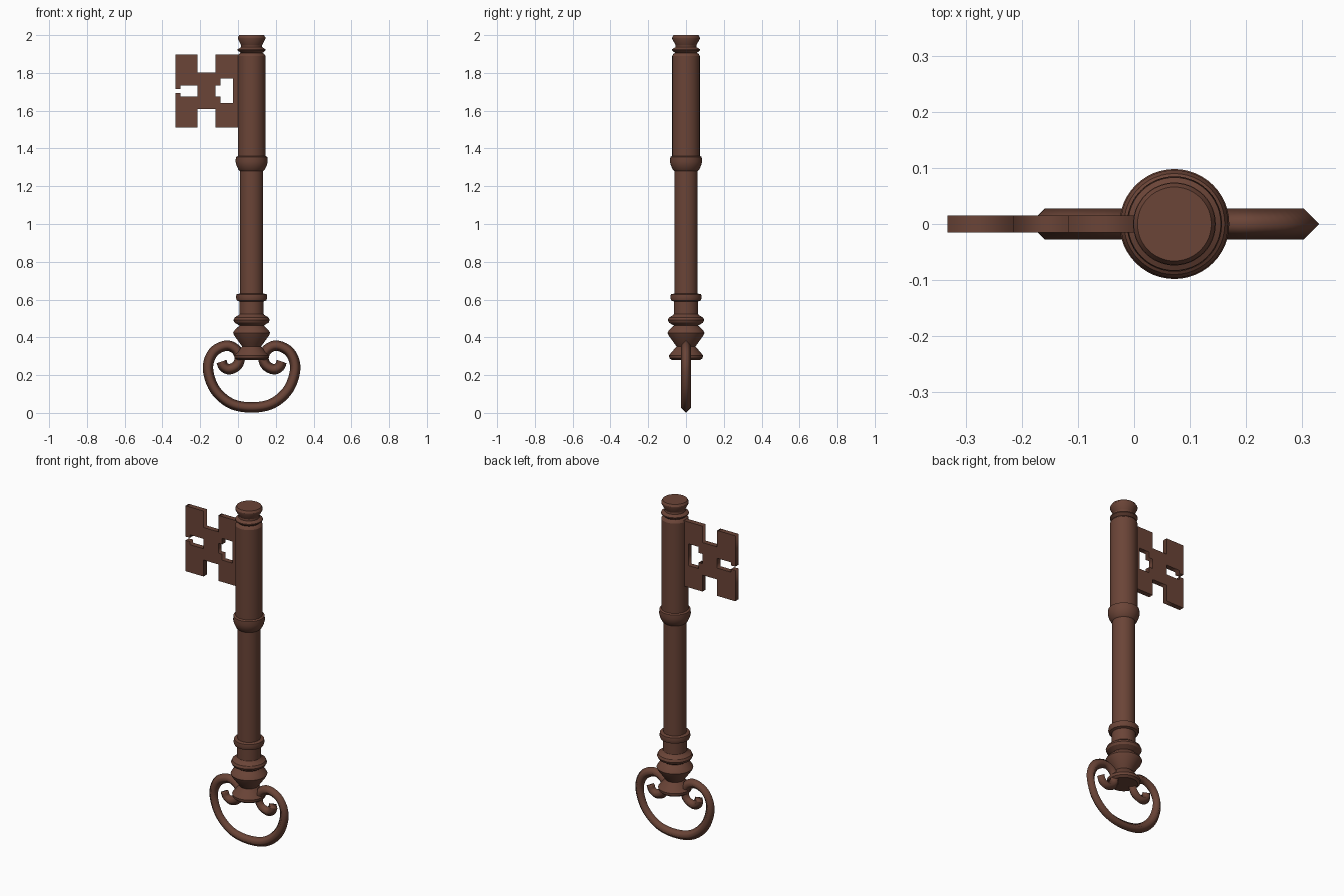
import bpy, bmesh, math
from mathutils import Vector

if "Cube" in bpy.data.objects:
    bpy.data.objects.remove(bpy.data.objects["Cube"])

AX = 0.072  # x of the shaft axis

bronze = bpy.data.materials.new("bronze")
bronze.diffuse_color = (0.145, 0.058, 0.038, 1)
bronze.use_nodes = True
bronze.node_tree.nodes["Principled BSDF"].inputs["Base Color"].default_value = bronze.diffuse_color


def select_only(ob):
    bpy.ops.object.select_all(action='DESELECT')
    ob.select_set(True)
    bpy.context.view_layer.objects.active = ob


def add_mesh(name, bm, angle):
    bmesh.ops.recalc_face_normals(bm, faces=bm.faces)
    me = bpy.data.meshes.new(name)
    bm.to_mesh(me)
    bm.free()
    ob = bpy.data.objects.new(name, me)
    bpy.context.collection.objects.link(ob)
    me.materials.append(bronze)
    select_only(ob)
    bpy.ops.object.shade_smooth_by_angle(angle=math.radians(angle))
    return ob


def skin(bm, rings):
    """Bridge consecutive rings of points and cap both ends."""
    rows = [[bm.verts.new(p) for p in ring] for ring in rings]
    n = len(rows[0])
    for a, b in zip(rows, rows[1:]):
        for i in range(n):
            j = (i + 1) % n
            bm.faces.new((a[i], a[j], b[j], b[i]))
    bm.faces.new(rows[0])
    bm.faces.new(rows[-1])


def lathe(name, profile, sides=48):
    bm = bmesh.new()
    turn = [2 * math.pi * i / sides for i in range(sides)]
    skin(bm, [[(AX + r * math.cos(t), r * math.sin(t), z) for t in turn]
              for r, z in profile])
    return add_mesh(name, bm, 30)


# Turned shaft with collars, from the bow end up to the tip
lathe("shaft", [
    (0.075, 0.28), (0.088, 0.29), (0.090, 0.305), (0.050, 0.352),
    (0.062, 0.368), (0.092, 0.41), (0.098, 0.424), (0.090, 0.438),
    (0.064, 0.462), (0.090, 0.478), (0.096, 0.491), (0.090, 0.505),
    (0.068, 0.518), (0.064, 0.524), (0.064, 0.59), (0.078, 0.595),
    (0.083, 0.61), (0.080, 0.628), (0.0615, 0.632), (0.0615, 1.28),
    (0.070, 1.288), (0.080, 1.31), (0.085, 1.33), (0.083, 1.355),
    (0.073, 1.36), (0.073, 1.89), (0.067, 1.90), (0.058, 1.906),
    (0.074, 1.919), (0.074, 1.925), (0.056, 1.936), (0.055, 1.946),
    (0.073, 1.980), (0.073, 1.988), (0.066, 2.0)])

# Bow: one scrolled wire with a diamond section, mirrored about the axis
half = [(0.11, 0.05), (0.195, 0.125), (0.231, 0.235), (0.203, 0.32),
        (0.135, 0.356), (0.082, 0.335), (0.063, 0.29), (0.078, 0.25),
        (0.118, 0.231), (0.148, 0.245), (0.159, 0.272)]
pts = [(-x, z) for x, z in reversed(half)] + [(0, 0.029)] + half
pts = [Vector(p) for p in pts]
ctrl = [2 * pts[0] - pts[1]] + pts + [2 * pts[-1] - pts[-2]]
path = []
for p0, p1, p2, p3 in zip(ctrl, ctrl[1:], ctrl[2:], ctrl[3:]):
    for k in range(6):
        t = k / 6
        path.append(0.5 * (2 * p1 + (p2 - p0) * t
                           + (2 * p0 - 5 * p1 + 4 * p2 - p3) * t ** 2
                           + (3 * p1 - p0 - 3 * p2 + p3) * t ** 3))
path.append(pts[-1])
R = 0.0275
rings = []
for i, p in enumerate(path):
    d = (path[min(i + 1, len(path) - 1)] - path[max(i - 1, 0)]).normalized()
    out, inn = p + R * Vector((d.y, -d.x)), p - R * Vector((d.y, -d.x))
    rings.append([(AX + out.x, 0, out.y), (AX + p.x, R, p.y),
                  (AX + inn.x, 0, inn.y), (AX + p.x, -R, p.y)])
bm = bmesh.new()
skin(bm, rings)
add_mesh("bow", bm, 100)

# Bit: flat plate, symmetric about its mid height, with slot and window
ZM = 1.705


def mirrored(upper):
    return upper + [(x, -z) for x, z in reversed(upper)]


outline = mirrored([
    (-0.304, 0.011), (-0.332, 0.011), (-0.332, 0.193), (-0.214, 0.193),
    (-0.214, 0.096), (-0.118, 0.096), (-0.118, 0.193), (0.02, 0.193)])
# the slot edge is walked separately so the outline stays a single loop
slot = [(-0.214, -0.029), (-0.214, 0.029), (-0.304, 0.029)]
outline = outline + [(-0.304, -0.029)] + slot
window = mirrored([(-0.118, 0.029), (-0.093, 0.029), (-0.093, 0.064),
                   (-0.027, 0.064)])
cu = bpy.data.curves.new("bit", 'CURVE')
cu.dimensions = '2D'
cu.fill_mode = 'BOTH'
cu.extrude = 0.015
for loop in (outline, window):
    sp = cu.splines.new('POLY')
    sp.points.add(len(loop) - 1)
    for q, (x, z) in zip(sp.points, loop):
        q.co = (x, z, 0, 1)
    sp.use_cyclic_u = True
bit = bpy.data.objects.new("bit", cu)
bit.location.z = ZM
bit.rotation_euler.x = math.pi / 2
cu.materials.append(bronze)
bpy.context.collection.objects.link(bit)
select_only(bit)
bpy.ops.object.convert(target='MESH')
